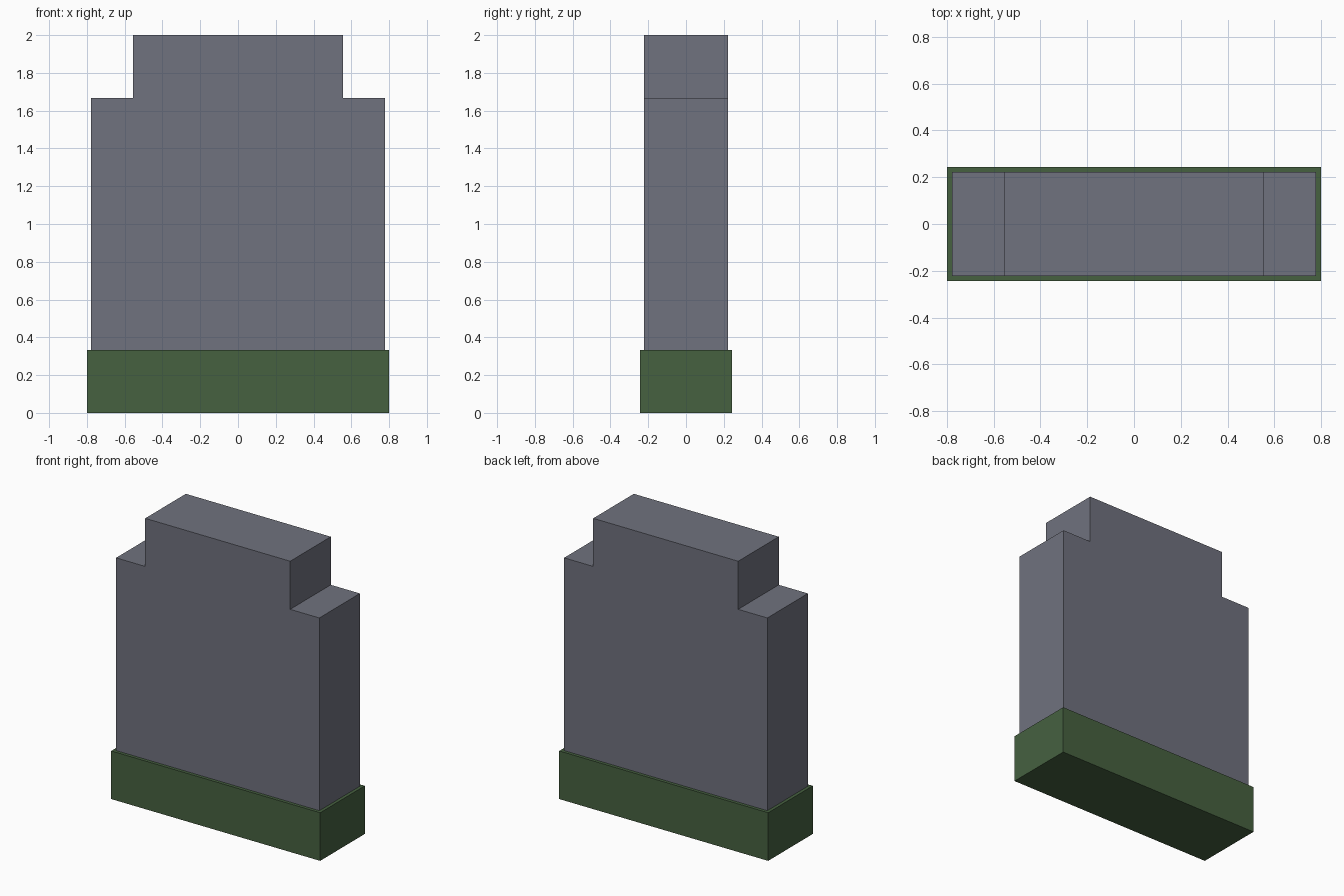
import bpy, bmesh

if "Cube" in bpy.data.objects:
    bpy.data.objects.remove(bpy.data.objects["Cube"])


def material(name, rgb):
    m = bpy.data.materials.new(name)
    m.diffuse_color = (*rgb, 1.0)
    m.use_nodes = True
    m.node_tree.nodes["Principled BSDF"].inputs["Base Color"].default_value = m.diffuse_color
    return m


def extrude_profile(name, half_profile, depth, mat):
    """Mirror a right-hand (x, z) profile across x = 0 and extrude it along y."""
    outline = half_profile + [(-x, z) for x, z in reversed(half_profile)]
    bm = bmesh.new()
    front = bm.faces.new([bm.verts.new((x, -depth / 2, z)) for x, z in outline])
    ext = bmesh.ops.extrude_face_region(bm, geom=[front], use_keep_orig=True)
    back = [v for v in ext["geom"] if isinstance(v, bmesh.types.BMVert)]
    bmesh.ops.translate(bm, verts=back, vec=(0, depth, 0))
    bmesh.ops.recalc_face_normals(bm, faces=bm.faces[:])
    mesh = bpy.data.meshes.new(name)
    bm.to_mesh(mesh)
    bm.free()
    mesh.materials.append(mat)
    obj = bpy.data.objects.new(name, mesh)
    bpy.context.collection.objects.link(obj)
    return obj


stone = material("stone grey", (0.162, 0.168, 0.209))
moss = material("moss green", (0.061, 0.119, 0.051))

# Upright slab with stepped shoulders, reaching down through the base
extrude_profile("stone_slab",
                [(0.778, 0.001), (0.778, 1.667), (0.555, 1.667), (0.555, 2.0)],
                0.444, stone)

# Slightly wider mossy band around the foot
extrude_profile("moss_base", [(0.8, 0.0), (0.8, 0.333)], 0.488, moss)
